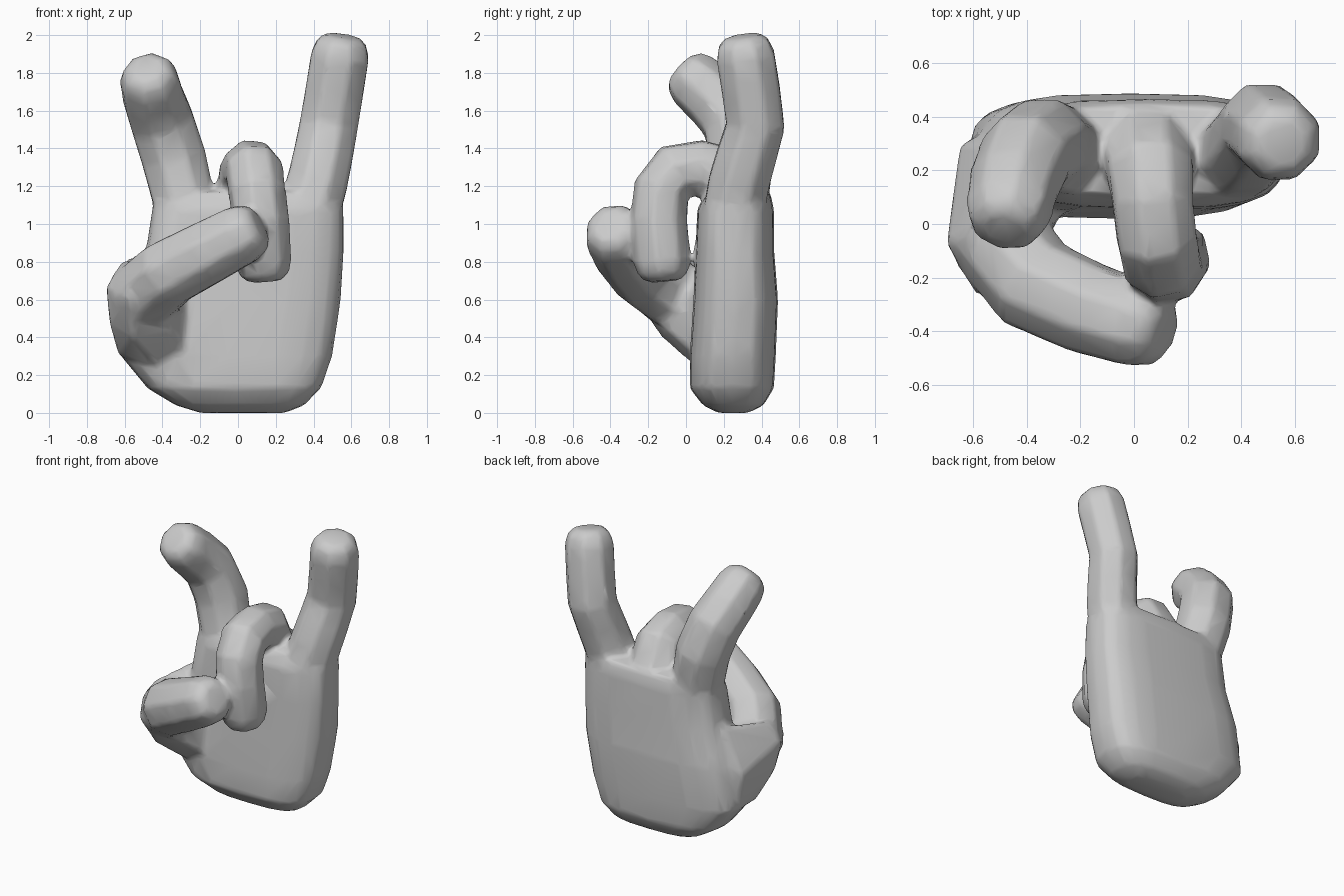
import bpy
import bmesh
import math
from mathutils import Vector

if "Cube" in bpy.data.objects:
    bpy.data.objects.remove(bpy.data.objects["Cube"])

parts = []


def finish(name, mesh):
    """Link a mesh as one part of the hand."""
    obj = bpy.data.objects.new(name, mesh)
    bpy.context.collection.objects.link(obj)
    parts.append(obj)


def loft(name, rings):
    """Skin a list of equal-length vertex rings and close both ends."""
    n = len(rings[0])
    verts = [tuple(v) for ring in rings for v in ring]
    faces = []
    for i in range(len(rings) - 1):
        for j in range(n):
            k = (j + 1) % n
            faces.append((i * n + j, i * n + k, (i + 1) * n + k, (i + 1) * n + j))
    faces.append(tuple(reversed(range(n))))
    last = (len(rings) - 1) * n
    faces.append(tuple(range(last, last + n)))
    mesh = bpy.data.meshes.new(name)
    mesh.from_pydata(verts, [], faces)
    mesh.update()
    finish(name, mesh)


def finger(name, path, sides=8):
    """Round tube along (x, y, z, radius) points with a blunt domed tip."""
    pts = [Vector(p[:3]) for p in path]
    radii = [p[3] for p in path]
    tip_dir = (pts[-1] - pts[-2]).normalized()
    # two extra rings shape the fingertip
    r = radii[-1]
    for step, scale in ((0.46, 0.86), (0.70, 0.58)):
        pts.append(Vector(path[-1][:3]) + tip_dir * r * step)
        radii.append(r * scale)
    rings = []
    u = None
    for i, (p, rad) in enumerate(zip(pts, radii)):
        a = (p - pts[i - 1]).normalized() if i > 0 else None
        b = (pts[i + 1] - p).normalized() if i < len(pts) - 1 else None
        t = ((a or b) + (b or a)).normalized()
        if u is None:
            u = Vector((1, 0, 0)) if abs(t.x) < 0.8 else Vector((0, 0, 1))
        u = (u - t * u.dot(t)).normalized()
        v = t.cross(u)
        ring = []
        for j in range(sides):
            ang = 2 * math.pi * (j + 0.5) / sides
            ring.append(p + (u * math.cos(ang) + v * math.sin(ang)) * rad * 1.06)
        rings.append(ring)
    loft(name, rings)


def oval(z, x0, x1, y0, y1, sides=20, power=0.62):
    """Horizontal rounded-box section between the given limits."""
    ring = []
    for j in range(sides):
        a = 2 * math.pi * j / sides
        c, s = math.cos(a), math.sin(a)
        x = math.copysign(abs(c) ** power, c)
        y = math.copysign(abs(s) ** power, s)
        ring.append(Vector(((x0 + x1) / 2 + x * (x1 - x0) / 2,
                            (y0 + y1) / 2 + y * (y1 - y0) / 2, z)))
    return ring


# palm, from the wrist end up to the knuckles
loft("palm", [oval(*s) for s in (
    (0.00, -0.20, 0.25, 0.17, 0.33),
    (0.04, -0.33, 0.35, 0.09, 0.41),
    (0.13, -0.48, 0.44, 0.02, 0.465),
    (0.30, -0.62, 0.50, 0.02, 0.475),
    (0.60, -0.57, 0.545, 0.04, 0.487),
    (0.85, -0.49, 0.56, 0.05, 0.467),
    (1.08, -0.455, 0.56, 0.06, 0.465),
    (1.17, -0.43, 0.54, 0.11, 0.445),
)])

# fleshy wedge joining the thumb to the palm
bm = bmesh.new()
for p in ((-0.62, 0.28, 0.31), (-0.63, 0.12, 0.30), (-0.45, 0.03, 0.26),
          (-0.28, 0.04, 0.32), (-0.26, 0.05, 0.64), (-0.40, 0.44, 0.30),
          (-0.36, 0.45, 0.76), (-0.65, 0.29, 0.55), (-0.50, 0.30, 0.86),
          (-0.70, -0.08, 0.67), (-0.68, -0.02, 0.47), (-0.56, -0.13, 0.40),
          (-0.62, -0.05, 0.80), (-0.36, -0.10, 0.44), (-0.32, -0.02, 0.64),
          (-0.58, -0.28, 0.62)):
    bm.verts.new(p)
bmesh.ops.convex_hull(bm, input=bm.verts[:])
loose = [v for v in bm.verts if not v.link_faces]
bmesh.ops.delete(bm, geom=loose, context='VERTS')
bmesh.ops.recalc_face_normals(bm, faces=bm.faces[:])
wedge = bpy.data.meshes.new("thumb_base")
bm.to_mesh(wedge)
bm.free()
finish("thumb_base", wedge)

# raised outer finger
finger("little_finger", [
    (0.37, 0.26, 0.95, 0.15), (0.385, 0.26, 1.10, 0.165),
    (0.42, 0.28, 1.22, 0.163), (0.45, 0.32, 1.36, 0.16),
    (0.48, 0.368, 1.52, 0.157), (0.51, 0.345, 1.70, 0.156),
    (0.54, 0.315, 1.89, 0.156)])

# raised inner finger, bending forward
finger("index_finger", [
    (-0.26, 0.26, 0.95, 0.15), (-0.28, 0.27, 1.10, 0.165),
    (-0.34, 0.295, 1.35, 0.173), (-0.405, 0.25, 1.55, 0.17),
    (-0.445, 0.155, 1.66, 0.163), (-0.467, 0.05, 1.755, 0.155)])

# curled finger folded over the palm
finger("middle_finger", [
    (0.04, 0.28, 0.95, 0.15), (0.05, 0.27, 1.13, 0.165),
    (0.06, 0.20, 1.26, 0.162), (0.07, 0.08, 1.295, 0.15),
    (0.085, -0.055, 1.28, 0.15), (0.10, -0.13, 1.18, 0.148),
    (0.12, -0.145, 1.02, 0.148), (0.133, -0.125, 0.80, 0.148)])

# thumb crossing in front of the curled finger
finger("thumb", [
    (-0.44, 0.16, 0.52, 0.16), (-0.475, 0.05, 0.575, 0.18),
    (-0.485, -0.08, 0.64, 0.185), (-0.37, -0.225, 0.74, 0.178),
    (-0.17, -0.315, 0.845, 0.17), (0.02, -0.375, 0.945, 0.16)])

# fuse the parts into one skin and soften the joins
bpy.ops.object.select_all(action='DESELECT')
for part in parts:
    part.select_set(True)
bpy.context.view_layer.objects.active = parts[0]
bpy.ops.object.join()
hand = bpy.context.view_layer.objects.active
hand.name = "hand"
fuse = hand.modifiers.new("fuse", 'REMESH')
fuse.mode = 'VOXEL'
fuse.voxel_size = 0.016
soften = hand.modifiers.new("soften", 'SMOOTH')
soften.factor = 0.5
soften.iterations = 10
reduce = hand.modifiers.new("reduce", 'DECIMATE')
reduce.ratio = 0.06
for mod in ("fuse", "soften", "reduce"):
    bpy.ops.object.modifier_apply(modifier=mod)
bpy.ops.object.shade_smooth()
